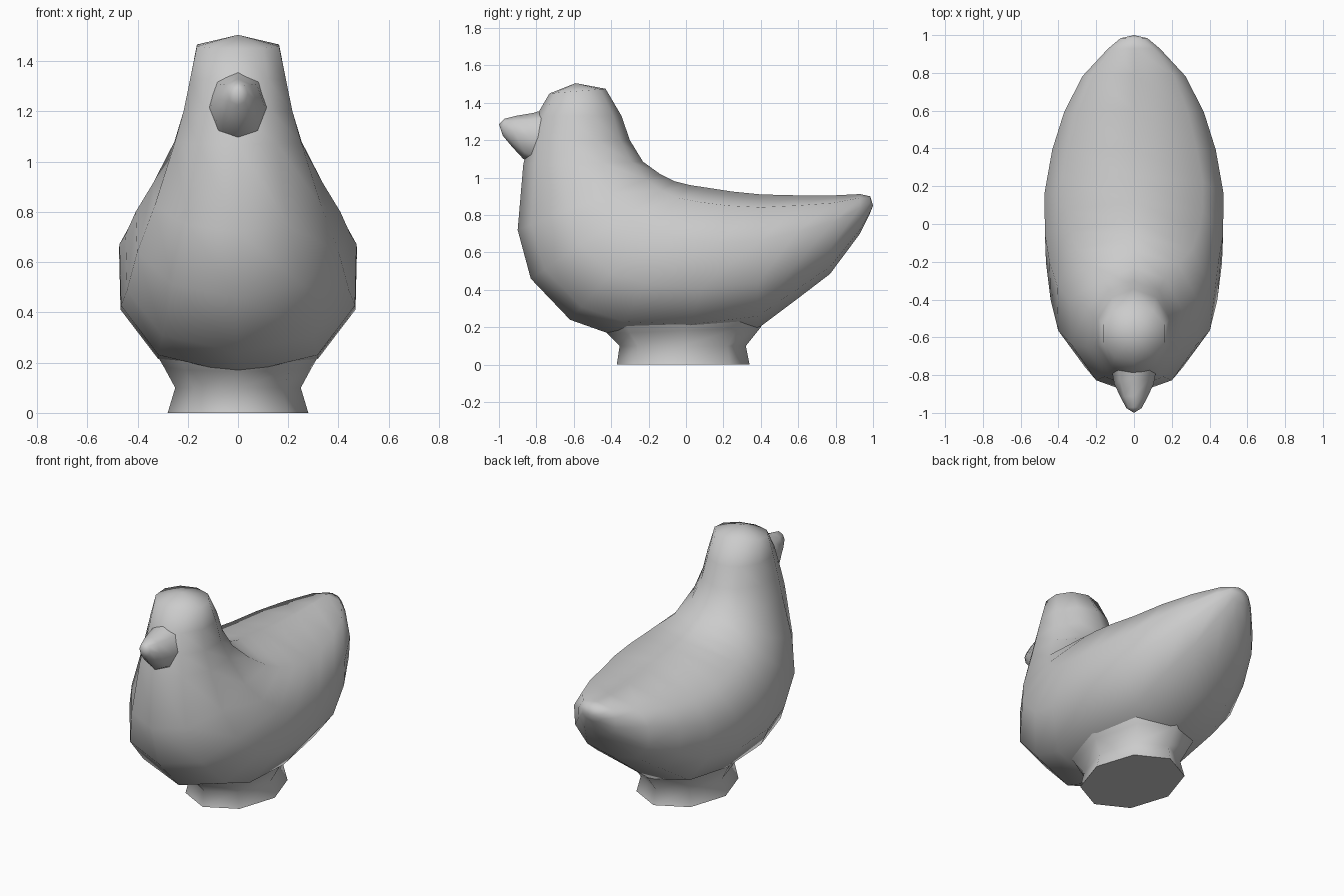
import bpy, bmesh
from math import sin, cos, pi, radians

if "Cube" in bpy.data.objects:
    bpy.data.objects.remove(bpy.data.objects["Cube"])


def loft(name, rings, sides, start=None, end=None):
    """Rings are (y, z) front/bottom point, (y, z) back/top point, half width,
    then optional roundness powers for the front and back halves."""
    bm = bmesh.new()
    loops = []
    for (y0, z0), (y1, z1), w, *powers in rings:
        front, back = powers or (1, 1)
        loop = []
        for k in range(sides):
            a = 2 * pi * k / sides
            u, s = (1 - cos(a)) / 2, sin(a)
            x = w * abs(s) ** (front if u < .5 else back) * (1 if s > 0 else -1)
            if abs(s) < 1e-6:
                x = 0
            loop.append(bm.verts.new((x, y0 + (y1 - y0) * u, z0 + (z1 - z0) * u)))
        loops.append(loop)
    for a, b in zip(loops, loops[1:]):
        for k in range(sides):
            j = (k + 1) % sides
            bm.faces.new((a[k], a[j], b[j], b[k]))
    # Close each end with a pole or a flat cap
    for loop, tip in ((loops[0], start), (loops[-1], end)):
        if tip:
            p = bm.verts.new((0, *tip))
            for k in range(sides):
                bm.faces.new((loop[k], loop[(k + 1) % sides], p))
        else:
            bm.faces.new(loop)
    bmesh.ops.recalc_face_normals(bm, faces=bm.faces)
    mesh = bpy.data.meshes.new(name)
    bm.to_mesh(mesh)
    bm.free()
    ob = bpy.data.objects.new(name, mesh)
    bpy.context.collection.objects.link(ob)
    bpy.ops.object.select_all(action='DESELECT')
    ob.select_set(True)
    bpy.context.view_layer.objects.active = ob
    bpy.ops.object.shade_smooth_by_angle(angle=radians(65))
    return ob


# Head, neck, chest, back and tail in one sweep of turning rings
loft("bird_body", [
    ((-.73, 1.45), (-.43, 1.475), .172),
    ((-.80, 1.33), (-.345, 1.33), .20),
    ((-.84, 1.20), (-.30, 1.20), .228),
    ((-.87, 1.07), (-.23, 1.085), .265, 1, .9),
    ((-.90, .72), (-.14, 1.02), .35, 1.05, .75),
    ((-.83, .46), (-.06, .98), .42, .9, .6),
    ((-.62, .24), (.02, .96), .46, .8, .55),
    ((-.38, .155), (.12, .945), .485, .8, .55),
    ((.00, .14), (.25, .925), .487, .8, .55),
    ((.38, .19), (.40, .91), .445, .8, .55),
    ((.58, .34), (.60, .905), .38, .8, .55),
    ((.77, .485), (.79, .905), .28, .8, .55),
    ((.93, .70), (.93, .912), .14, .8, .6),
    ((.98, .80), (.985, .90), .075),
], 10, start=(-.59, 1.505), end=(1.0, .85))

# Beak
loft("beak", [
    ((-.70, 1.03), (-.70, 1.38), .13),
    ((-.87, 1.10), (-.82, 1.345), .105),
    ((-.93, 1.165), (-.91, 1.33), .07),
    ((-.98, 1.225), (-.97, 1.315), .04),
], 8, end=(-1.0, 1.285))

# Octagonal foot flaring into the belly
loft("base", [
    ((-.37, 0), (.34, 0), .28),
    ((-.355, .10), (.32, .10), .25),
    ((-.42, .165), (.40, .20), .295),
    ((-.46, .24), (.42, .26), .335),
], 8)
